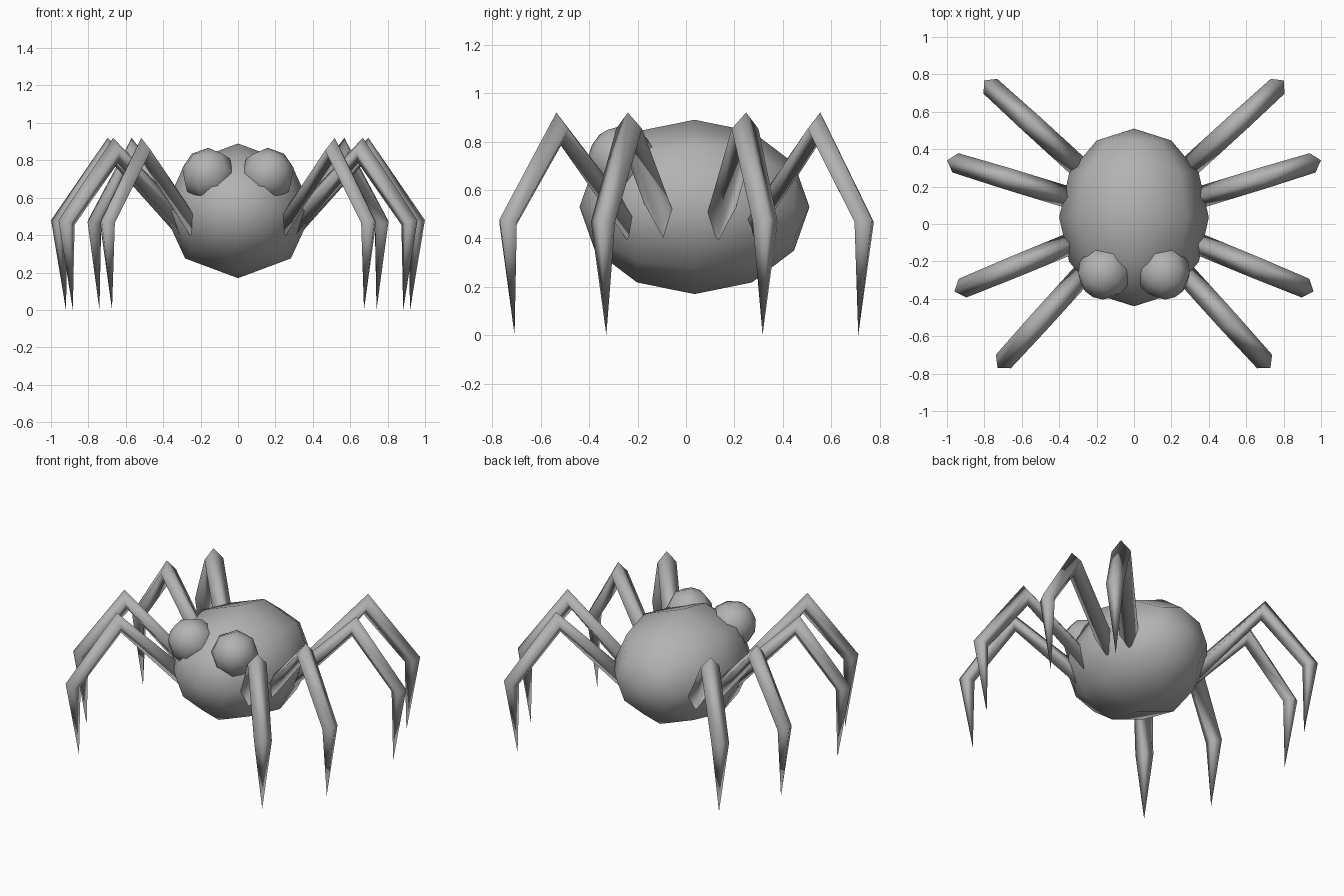
import bpy, bmesh, math
from mathutils import Vector, Matrix

if "Cube" in bpy.data.objects:
    bpy.data.objects.remove(bpy.data.objects["Cube"])

grey = bpy.data.materials.new("grey")
grey.diffuse_color = (0.45, 0.45, 0.45, 1)
grey.use_nodes = True
grey.node_tree.nodes["Principled BSDF"].inputs["Base Color"].default_value = grey.diffuse_color
CENTRE_Y = 0.035


def add_object(name, bm):
    """Turn a bmesh into a smooth grey object."""
    bmesh.ops.recalc_face_normals(bm, faces=bm.faces)
    for f in bm.faces:
        f.smooth = True
    mesh = bpy.data.meshes.new(name)
    bm.to_mesh(mesh)
    bm.free()
    mesh.materials.append(grey)
    obj = bpy.data.objects.new(name, mesh)
    bpy.context.collection.objects.link(obj)
    return obj


def ball(name, centre, radii, rotation):
    """Low-poly sphere whose poles lie along y before rotation."""
    bm = bmesh.new()
    bmesh.ops.create_uvsphere(bm, u_segments=8, v_segments=6, radius=1)
    turn = Matrix.Rotation(math.pi / 2, 4, 'X')
    mat = (Matrix.Translation(centre) @ rotation
           @ Matrix.Diagonal((*radii, 1)) @ turn)
    bmesh.ops.transform(bm, matrix=mat, verts=bm.verts)
    return add_object(name, bm)


def leg(name, angle, shift):
    """Diamond-section leg: hip, knee and ankle rings, then a pointed foot."""
    out = Vector((math.cos(angle), math.sin(angle), 0))
    side = Vector((-out.y, out.x, 0))
    base = Vector((0, CENTRE_Y, 0))
    # each joint: ridge point and underside point (radius, height), half width
    joints = [((0.32, 0.525), (0.335, 0.395), 0.058),
              ((0.727, 0.92), (0.700, 0.785), 0.058),
              ((1.043, 0.48), (0.950, 0.455), 0.054)]
    bm = bmesh.new()
    rings = []
    for top, low, half in joints:
        t = base + out * (top[0] + shift) + Vector((0, 0, top[1]))
        b = base + out * (low[0] + shift) + Vector((0, 0, low[1]))
        mid = (t + b) / 2
        rings.append([bm.verts.new(p) for p in
                      (t, mid + side * half, b, mid - side * half)])
    foot = bm.verts.new(base + out * (0.96 + shift))
    bm.faces.new(rings[0])
    for a, b in zip(rings, rings[1:]):
        for i in range(4):
            j = (i + 1) % 4
            bm.faces.new((a[i], a[j], b[j], b[i]))
    for i in range(4):
        bm.faces.new((rings[-1][i], rings[-1][(i + 1) % 4], foot))
    return add_object(name, bm)


# Body
ball("body", (0, CENTRE_Y, 0.53), (0.4, 0.475, 0.36), Matrix.Identity(4))

# Eyes and legs, mirrored left and right
legs = {"front_leg": (-47.8, 0.043), "mid_front_leg": (-22.4, -0.005),
        "mid_back_leg": (17, 0.002), "back_leg": (42.4, 0.043)}
for label, s in (("right", 1), ("left", -1)):
    tilt = Matrix.Rotation(s * math.radians(25), 4, 'Z') @ Matrix.Rotation(math.radians(-30), 4, 'X')
    ball(label + "_eye", (s * 0.158, -0.26, 0.722), (0.145,) * 3, tilt)
    for name, (deg, shift) in legs.items():
        a = math.radians(deg)
        leg(label + "_" + name, a if s > 0 else math.pi - a, shift)
